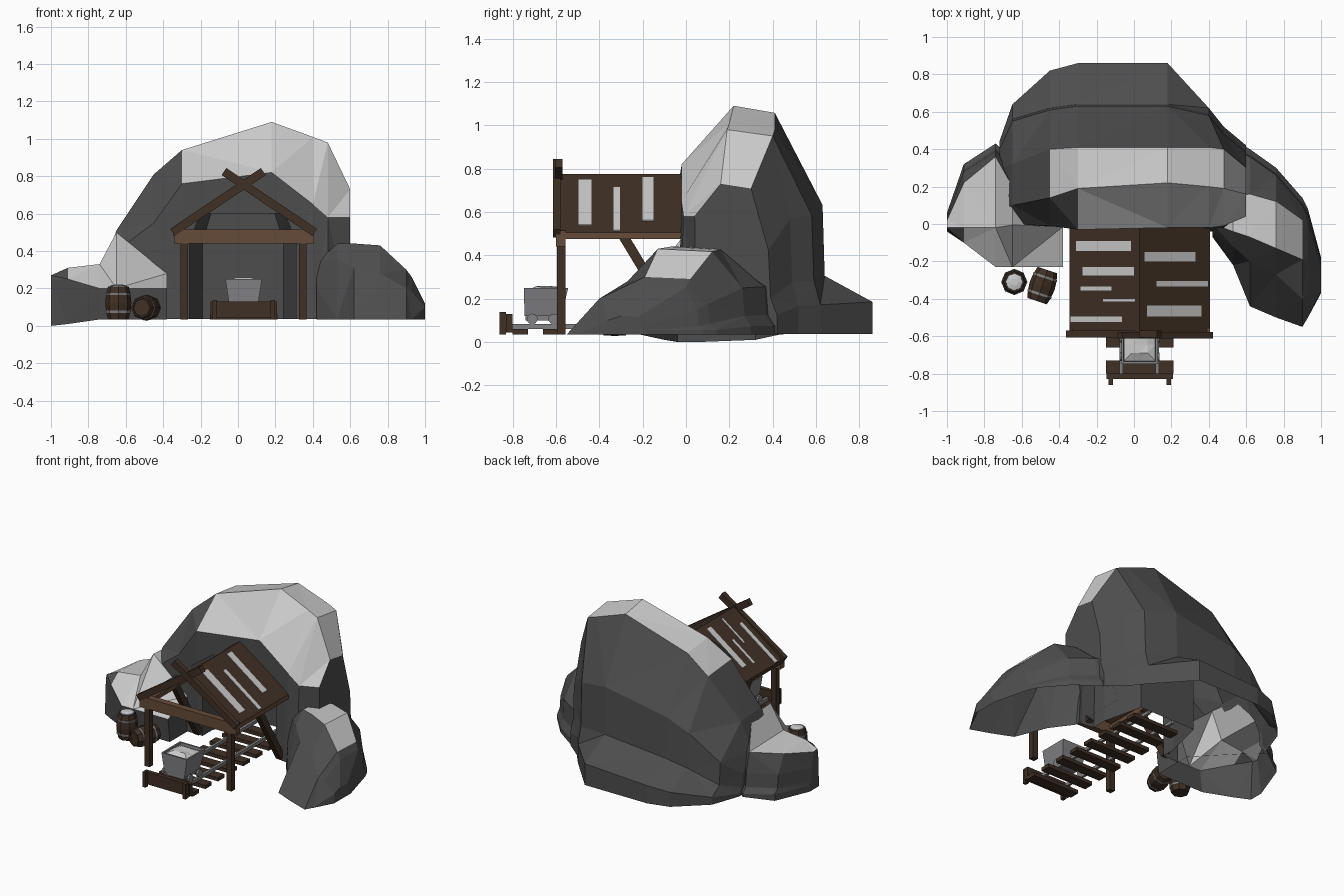
import bpy, bmesh, math, random
from mathutils import Vector, Matrix

if "Cube" in bpy.data.objects:
    bpy.data.objects.remove(bpy.data.objects["Cube"])

random.seed(4)


def material(name, r, g, b):
    m = bpy.data.materials.new(name)
    m.diffuse_color = (r, g, b, 1)
    m.use_nodes = True
    m.node_tree.nodes["Principled BSDF"].inputs["Base Color"].default_value = m.diffuse_color
    return m


ROCK = material("rock", 0.075, 0.075, 0.075)
SNOW = material("snow", 0.6, 0.6, 0.6)
WOOD = material("dark_wood", 0.05, 0.029, 0.018)
BEAM = material("beam_wood", 0.13, 0.07, 0.04)
METAL = material("metal", 0.22, 0.22, 0.23)


def loft(name, rings, mats, pick=None):
    """Skin equal-length rings of points, with capped ends."""
    bm = bmesh.new()
    vs = [[bm.verts.new(p) for p in ring] for ring in rings]
    n = len(rings[0])
    for i in range(len(vs) - 1):
        for j in range(n):
            k = (j + 1) % n
            f = bm.faces.new((vs[i][j], vs[i][k], vs[i + 1][k], vs[i + 1][j]))
            if pick:
                f.material_index = pick(i, j)
    bm.faces.new(vs[0])
    bm.faces.new(vs[-1])
    bmesh.ops.triangulate(bm, faces=bm.faces[:])
    bmesh.ops.recalc_face_normals(bm, faces=bm.faces[:])
    me = bpy.data.meshes.new(name)
    bm.to_mesh(me)
    bm.free()
    for m in mats:
        me.materials.append(m)
    ob = bpy.data.objects.new(name, me)
    bpy.context.collection.objects.link(ob)
    return ob


def prism(name, profile, y0, y1, mat):
    return loft(name, [[(x, y, z) for x, z in profile] for y in (y0, y1)], [mat])


def box(name, x0, x1, y0, y1, z0, z1, mat):
    return prism(name, [(x0, z0), (x1, z0), (x1, z1), (x0, z1)], y0, y1, mat)


def plank(name, a, b, w, t, mat):
    """Straight timber from a to b."""
    a, b = Vector(a), Vector(b)
    q = (b - a).to_track_quat('Z', 'Y')
    corners = [(-w, -t), (w, -t), (w, t), (-w, t)]
    return loft(name, [[p + q @ Vector((u / 2, v / 2, 0)) for u, v in corners] for p in (a, b)], [mat])


def turned(name, profile, sides, mats, matrix):
    """Revolve (radius, height) pairs, then place."""
    rings = [[(r * math.cos(math.tau * k / sides), r * math.sin(math.tau * k / sides), h)
              for k in range(sides)] for r, h in profile]
    ob = loft(name, rings, mats)
    ob.data.transform(matrix)
    return ob


def combine(target, other, operation):
    mod = target.modifiers.new("combine", 'BOOLEAN')
    mod.operation, mod.object, mod.solver = operation, other, 'EXACT'
    bpy.context.view_layer.objects.active = target
    bpy.ops.object.modifier_apply(modifier=mod.name)
    bpy.data.objects.remove(other)


def rock(name, sections, snow_pick):
    """Cross-sections along x: x, front foot y, shoulder y, shoulder z,
    ridge y0, ridge y1, waist y, back foot y, top z, base z."""
    rings = [[(x, yf, zb), (x, ys, zs), (x, r0, z), (x, r1, z * .97), (x, yw, z * .58),
              (x, yw + .01, z * .28), (x, yb, max(zb + .02, z * .17)), (x, yb, zb)]
             for x, yf, ys, zs, r0, r1, yw, yb, z, zb in sections]
    return loft(name, rings, [ROCK, SNOW], lambda i, j: int(snow_pick(sections[i][0], j)))


# Main peak
mountain = rock("mountain", [
    (-0.72, 0.00, 0.02, .24, 0.08, 0.30, 0.40, 0.44, .31, .036),
    (-0.65, -0.01, 0.00, .40, 0.10, 0.32, 0.55, 0.64, .51, .036),
    (-0.45, -0.02, -0.01, .55, 0.14, 0.40, 0.61, 0.82, .81, .036),
    (-0.30, -0.02, -0.03, .76, 0.19, 0.41, 0.63, 0.86, .94, .036),
    (0.18, -0.01, -0.02, .82, 0.22, 0.41, 0.63, 0.86, 1.09, .036),
    (0.40, -0.04, -0.02, .65, 0.20, 0.41, 0.58, 0.62, 1.01, .036),
    (0.48, -0.04, -0.01, .58, 0.19, 0.40, 0.48, 0.52, .98, .036),
    (0.60, 0.05, 0.04, .58, 0.16, 0.30, 0.38, 0.42, .73, .036),
], lambda x, j: (j == 2 and x > -0.5) or (j == 1 and x > -0.35))

# Boulder on the left
boulder = rock("left_boulder", [
    (-1.00, -0.04, -0.03, .24, -0.02, 0.02, 0.04, 0.06, .27, .00),
    (-0.91, -0.10, -0.10, .25, -0.02, 0.22, 0.28, 0.32, .31, .01),
    (-0.74, -0.21, -0.23, .20, -0.02, 0.36, 0.39, 0.43, .33, .034),
    (-0.65, -0.21, -0.23, .20, -0.005, 0.20, 0.30, 0.35, .50, .034),
    (-0.38, -0.21, -0.23, .20, -0.015, 0.05, 0.06, 0.07, .28, .034),
], lambda x, j: j == 2 or (j == 1 and x > -0.95))

# Low arm reaching forward on the right
arm = rock("right_arm", [
    (0.42, -0.07, -0.05, .20, 0.00, 0.15, 0.30, 0.35, .34, .035),
    (0.53, -0.22, -0.12, .36, -0.04, 0.15, 0.40, 0.45, .44, .035),
    (0.62, -0.44, -0.20, .31, -0.07, 0.16, 0.36, 0.40, .44, .035),
    (0.76, -0.50, -0.27, .28, -0.13, 0.12, 0.26, 0.30, .43, .035),
    (0.90, -0.55, -0.40, .20, -0.19, 0.02, 0.10, 0.14, .30, .035),
    (0.93, -0.50, -0.38, .18, -0.20, 0.00, 0.05, 0.08, .26, .035),
    (1.00, -0.37, -0.36, .10, -0.30, -0.22, -0.20, -0.18, .12, .035),
], lambda x, j: j == 2 and x < 0.85)
combine(mountain, boulder, 'UNION')
combine(mountain, arm, 'UNION')

# Cave mouth
arch = [(-.26, -.1), (.31, -.1), (.31, .45), (.25, .60), (-.20, .60), (-.26, .45)]
cave = loft("cave_cutter", [[(.03 + (x - .03) * s, y, z) for x, z in arch]
                            for y, s in ((-.4, 1), (.08, 1), (.36, .76))], [ROCK])
combine(mountain, cave, 'DIFFERENCE')

# The rock is a shell, open underneath
bm = bmesh.new()
bm.from_mesh(mountain.data)
bm.normal_update()
bmesh.ops.delete(bm, geom=[f for f in bm.faces if f.normal.z < -.85 and f.calc_center_median().z < .06],
                 context='FACES')
bm.to_mesh(mountain.data)
bm.free()

# Porch roof with snow strips
CX, SLOPE = 0.03, 0.72


def roof_z(x):
    return .775 - SLOPE * abs(x - CX)


edge = [(-.345, roof_z(-.345)), (CX, .775), (.405, roof_z(.405))]
prism("porch_roof", edge + [(x, z - .025) for x, z in reversed(edge)], -.595, .03, WOOD)
for x0, x1, y0, y1 in [(-.31, -.015, -.145, -.09), (-.275, 0, -.275, -.23), (-.285, -.12, -.355, -.335),
                       (-.165, .005, -.415, -.40), (-.34, -.065, -.525, -.495), (.055, .33, -.20, -.15),
                       (.12, .395, -.335, -.305), (.07, .36, -.495, -.435)]:
    a, b = roof_z(x0), roof_z(x1)
    prism("roof_snow_strip", [(x0, a - .004), (x1, b - .004), (x1, b + .004), (x0, a + .004)], y0, y1, SNOW)

# Porch frame
box("cross_beam", -.34, .405, -.60, -.555, .44, .515, BEAM)
for s in (-1, 1):
    x = CX + s * .317
    box("porch_post", x - .02, x + .02, -.595, -.555, .035, .45, WOOD)
    box("side_beam", x - .02, x + .06 if s > 0 else x + .02, -.60, .0, .475, .505, BEAM)
    plank("brace", (x, -.29, .49), (x, -.03, .06), .04, .045, WOOD)
    plank("gable_board", (CX + s * .38, -.592 - .004 * s, .50), (CX - s * .105, -.592 - .004 * s, .825),
          .035, .045, WOOD)

# Track
for i in range(8):
    y = -.765 + i * .14
    box("sleeper", -.15, .21, y - .035, y + .035, .035, .06, WOOD)
for x in (-.068, .125):
    box("rail", x - .009, x + .009, -.80, .30, .06, .083, METAL)

# Buffer stop
box("buffer_board", -.148, .208, -.83, -.80, .045, .13, WOOD)
for x in (-.125, .185):
    box("buffer_post", x - .012, x + .012, -.86, -.83, .035, .138, WOOD)


# Ore cart: open tapered tub with a heap inside
def rect(hx, y0, y1, z):
    return [(CX + sx * hx, y, z) for sx, y in ((-1, y0), (1, y0), (1, y1), (-1, y1))]


loft("cart_tub", [rect(.078, -.745, -.575, .12), rect(.098, -.748, -.543, .25),
                  rect(.086, -.736, -.555, .25), rect(.084, -.73, -.56, .21)], [METAL])
heap = [[(CX + .085 * s * (-1 + 2 * i / 4), -.645 + .088 * s * (-1 + 2 * j / 3),
          z + random.uniform(-.004, .008)) for i, j in
         ((0, 0), (2, 0), (4, 0), (4, 1.5), (4, 3), (2, 3), (0, 3), (0, 1.5))]
        for s, z in ((1, .21), (.98, .235), (.5, .252))]
loft("cart_ore", heap, [SNOW])
box("cart_frame", -.04, .10, -.74, -.58, .10, .12, METAL)
for x in (-.07, .127):
    for y in (-.71, -.61):
        m = Matrix.Translation((x - .008, y, .106)) @ Matrix.Rotation(math.pi / 2, 4, 'Y')
        turned("cart_wheel", [(.025, 0), (.025, .016)], 10, [METAL], m)

# Barrels with hoops
staves = [(.055, 0), (.065, .04), (.07, .0875), (.065, .135), (.055, .175), (.046, .175), (.046, .165)]
axis = Vector((-.055, -.166, 0))
places = {"standing": Matrix.Translation((-.64, -.31, .035)),
          "lying": Matrix.Translation((-.463, -.246, .097)) @ axis.to_track_quat('Z', 'Y').to_matrix().to_4x4()}
for name, m in places.items():
    turned(name + "_barrel", staves, 8, [WOOD], m)
    for h in (.04, .135):
        turned(name + "_barrel_hoop", [(.0665, h - .006), (.0675, h + .006)], 8, [METAL], m)
turned("barrel_snow", [(.047, .16), (.045, .18), (.02, .186)], 8, [SNOW], places["standing"])
